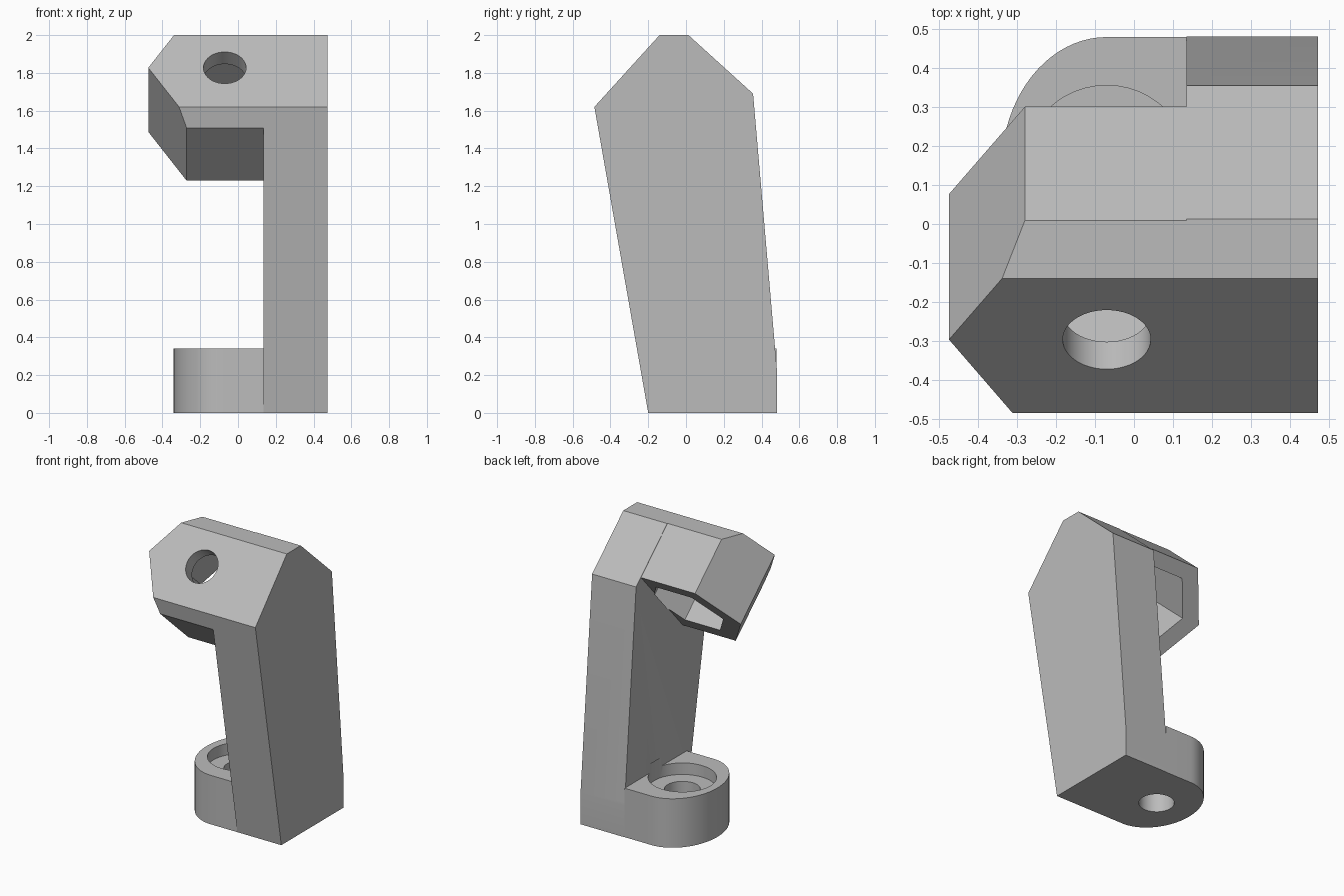
import bpy, bmesh, math
from mathutils import Vector

cube = bpy.data.objects.get("Cube")
if cube:
    bpy.data.objects.remove(cube, do_unlink=True)

grey = bpy.data.materials.new("plain_grey")
grey.use_nodes = True
grey.diffuse_color = (0.5, 0.5, 0.5, 1)
grey.node_tree.nodes["Principled BSDF"].inputs["Base Color"].default_value = (0.5, 0.5, 0.5, 1)

# Tilted frame of the head: u runs up its front face, w runs into the part
ORIGIN = Vector((0, -0.485, 1.62))
U = Vector((0, 0.672, 0.74))
W = Vector((0, 0.74, -0.672))


def tilted(x, u, w=0.0):
    return ORIGIN + Vector((x, 0, 0)) + U * u + W * w


def prism(name, points, depth, clips=()):
    """Extrude a polygon by a vector, then trim it with (point, normal) planes."""
    bm = bmesh.new()
    face = bm.faces.new([bm.verts.new(p) for p in points])
    new = bmesh.ops.extrude_face_region(bm, geom=[face], use_keep_orig=True)["geom"]
    bmesh.ops.translate(bm, vec=depth, verts=[v for v in new if isinstance(v, bmesh.types.BMVert)])
    for co, normal in clips:
        geom = bm.verts[:] + bm.edges[:] + bm.faces[:]
        cut = bmesh.ops.bisect_plane(bm, geom=geom, plane_co=co, plane_no=normal, clear_outer=True)
        edges = [e for e in cut["geom_cut"] if isinstance(e, bmesh.types.BMEdge)]
        bmesh.ops.edgeloop_fill(bm, edges=edges)
    bmesh.ops.recalc_face_normals(bm, faces=bm.faces)
    mesh = bpy.data.meshes.new(name)
    bm.to_mesh(mesh)
    bm.free()
    mesh.materials.append(grey)
    obj = bpy.data.objects.new(name, mesh)
    bpy.context.collection.objects.link(obj)
    return obj


def ring(count, radius):
    steps = [math.tau * i / count for i in range(count)]
    return [(radius * math.cos(a), radius * math.sin(a)) for a in steps]


def combine(target, other, operation):
    mod = target.modifiers.new(other.name, "BOOLEAN")
    mod.object, mod.operation, mod.solver = other, operation, "EXACT"
    bpy.context.view_layer.objects.active = target
    bpy.ops.object.modifier_apply(modifier=mod.name)
    bpy.data.objects.remove(other, do_unlink=True)


INNER, OUTER, AXIS_X, AXIS_Y = 0.135, 0.473, -0.07, 0.14

# Leaning post
side = [(-0.2, 0), (0.482, 0), (0.482, 0.22), (0.355, 1.69), (0.013, 2), (-0.14, 2), (-0.485, 1.62)]
bracket = prism("bracket", [(INNER, y, z) for y, z in side], Vector((OUTER - INNER, 0, 0)))

# Head with a pointed end, trimmed by the top and by the post's front plane
outline = [(INNER, -0.069), (-0.272, -0.069), (-0.475, 0.28), (-0.28, 0.614), (INNER, 0.614)]
trims = [(Vector((0, 0, 2)), Vector((0, 0, 1))), (ORIGIN, Vector((0, -1.62, -0.285)))]
head = prism("head", [tilted(x, u) for x, u in outline], W * 0.505, trims)

# Foot with a rounded end
arc = [math.pi * (0.5 + i / 40) for i in range(41)]
foot_shape = [(AXIS_X + 0.271 * math.cos(a), AXIS_Y + 0.34 * math.sin(a), 0) for a in arc]
foot_shape += [(INNER, -0.2, 0), (INNER, 0.48, 0)]
foot = prism("foot", foot_shape, Vector((0, 0, 0.34)))

for part in (head, foot):
    combine(bracket, part, "UNION")

# Screw hole and hexagonal pocket in the head
cutters = [
    prism("head_hole", [tilted(AXIS_X + a, 0.28 + b, -0.1) for a, b in ring(48, 0.113)], W * 0.3),
    prism("hex_pocket", [tilted(AXIS_X + a, 0.28 + b, 0.095) for a, b in ring(6, 0.27)], W * 0.415),
]
# Screw hole and counterbore in the foot
for name, radius, low, high in (("foot_hole", 0.113, -0.1, 0.3), ("counterbore", 0.216, 0.26, 0.4)):
    shape = [(AXIS_X + a, AXIS_Y + b, low) for a, b in ring(48, radius)]
    cutters.append(prism(name, shape, Vector((0, 0, high - low))))
for cutter in cutters:
    combine(bracket, cutter, "DIFFERENCE")

bracket.select_set(True)
bpy.ops.object.shade_smooth_by_angle(angle=math.radians(25))
